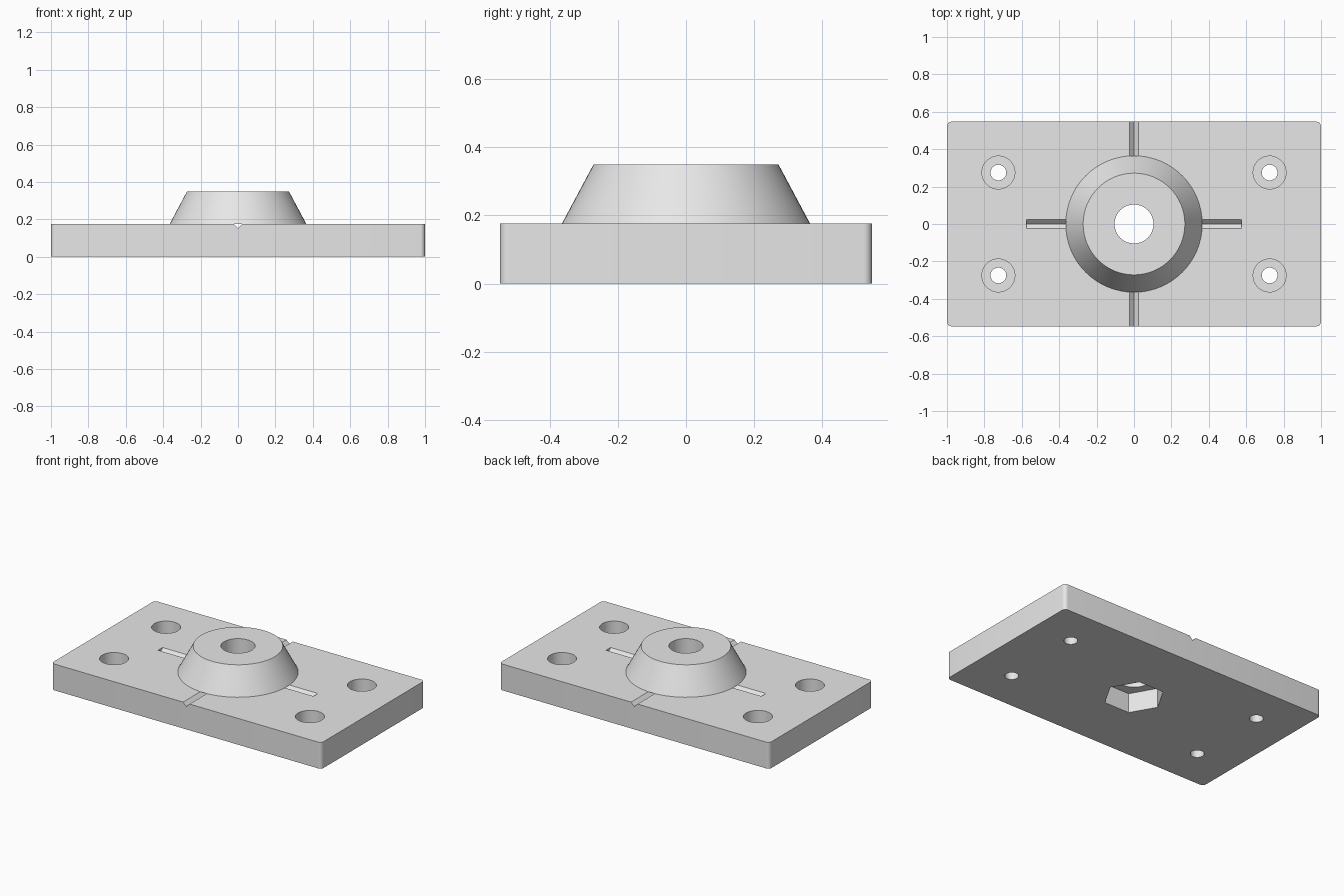
import bpy, bmesh, math

if "Cube" in bpy.data.objects:
    bpy.data.objects.remove(bpy.data.objects["Cube"])

PLATE_X, PLATE_Y, PLATE_Z = 1.0, 0.547, 0.176   # half length, half width, thickness
TOP_Z = 0.35

grey = bpy.data.materials.new("light grey")
grey.diffuse_color = (0.8, 0.8, 0.8, 1)
grey.use_nodes = True
grey.node_tree.nodes["Principled BSDF"].inputs["Base Color"].default_value = grey.diffuse_color


def make_object(name, bm):
    bmesh.ops.recalc_face_normals(bm, faces=bm.faces)
    mesh = bpy.data.meshes.new(name)
    bm.to_mesh(mesh)
    bm.free()
    mesh.materials.append(grey)
    obj = bpy.data.objects.new(name, mesh)
    bpy.context.collection.objects.link(obj)
    return obj


def prism(name, points, offset):
    """Extrude a closed 3D outline along an offset."""
    bm = bmesh.new()
    face = bm.faces.new([bm.verts.new(p) for p in points])
    out = bmesh.ops.extrude_face_region(bm, geom=[face])
    moved = [v for v in out["geom"] if isinstance(v, bmesh.types.BMVert)]
    bmesh.ops.translate(bm, verts=moved, vec=offset)
    # keep the starting cap so the solid is closed
    if face not in bm.faces[:]:
        bmesh.ops.holes_fill(bm, edges=bm.edges[:], sides=0)
    return make_object(name, bm)


def frustum(name, r1, r2, z1, z2, x=0, y=0, sides=64):
    bm = bmesh.new()
    bmesh.ops.create_cone(bm, cap_ends=True, segments=sides,
                          radius1=r1, radius2=r2, depth=z2 - z1)
    if sides == 6:   # put a corner of the hexagon on the x axis
        a0 = math.atan2(bm.verts[:][0].co.y, bm.verts[:][0].co.x)
        for v in bm.verts:
            a = math.atan2(v.co.y, v.co.x) - a0
            v.co.x, v.co.y = r1 * math.cos(a), r1 * math.sin(a)
    bmesh.ops.translate(bm, verts=bm.verts, vec=(x, y, (z1 + z2) / 2))
    return make_object(name, bm)


def combine(target, other, operation):
    """Apply a boolean and delete the tool object."""
    mod = target.modifiers.new(operation, "BOOLEAN")
    mod.operation, mod.solver, mod.object = operation, "EXACT", other
    graph = bpy.context.evaluated_depsgraph_get()
    mesh = bpy.data.meshes.new_from_object(target.evaluated_get(graph))
    target.modifiers.clear()
    target.data = mesh
    bpy.data.objects.remove(other)


# Plate with rounded vertical corners
R = 0.025
outline = []
for i, (sx, sy) in enumerate([(1, 1), (-1, 1), (-1, -1), (1, -1)]):
    for k in range(7):
        a = math.radians(90 * i + 15 * k)
        outline.append((sx * (PLATE_X - R) + R * math.cos(a),
                        sy * (PLATE_Y - R) + R * math.sin(a), 0))
plate = prism("mounting_plate", outline, (0, 0, PLATE_Z))

# V grooves: full width across, shorter along the length
W, D, UP = 0.024, 0.024, 0.02
section = [(-W - UP, PLATE_Z + UP), (0, PLATE_Z - D), (W + UP, PLATE_Z + UP)]
cross = prism("cross_groove_cutter", [(u, -0.7, z) for u, z in section], (0, 1.4, 0))
combine(plate, cross, "DIFFERENCE")
along = prism("long_groove_cutter", [(-0.575, u, z) for u, z in section], (1.15, 0, 0))
combine(plate, along, "DIFFERENCE")

# Conical boss
combine(plate, frustum("boss", 0.365, 0.272, PLATE_Z, TOP_Z), "UNION")

# Centre bore and hexagonal nut pocket underneath
combine(plate, frustum("bore_cutter", 0.104, 0.104, -0.1, 0.5), "DIFFERENCE")
combine(plate, frustum("nut_cutter", 0.185, 0.185, -0.1, 0.13, sides=6), "DIFFERENCE")

# Four counterbored screw holes
for x in (-0.725, 0.725):
    for y in (-0.275, 0.275):
        combine(plate, frustum("screw_cutter", 0.042, 0.042, -0.1, 0.3, x, y, 32), "DIFFERENCE")
        combine(plate, frustum("head_cutter", 0.088, 0.088, 0.066, 0.3, x, y, 48), "DIFFERENCE")

# Smooth curved walls, sharp edges
plate.data.materials.clear()
plate.data.materials.append(grey)
for p in plate.data.polygons:
    p.material_index = 0
bpy.ops.object.select_all(action="DESELECT")
plate.select_set(True)
bpy.context.view_layer.objects.active = plate
bpy.ops.object.shade_smooth_by_angle(angle=math.radians(25))
